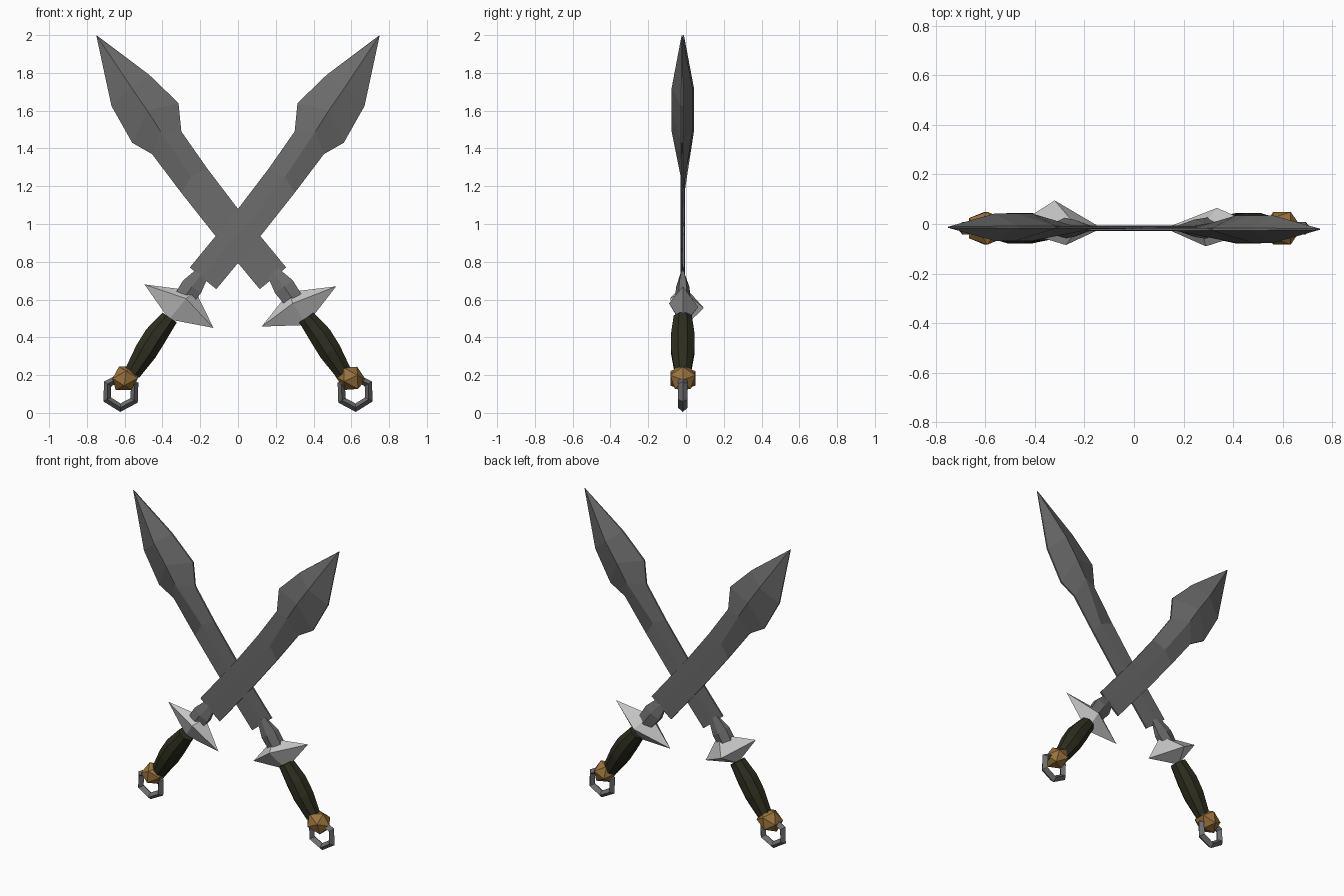
import bpy, bmesh, math
from mathutils import Vector, Matrix

if "Cube" in bpy.data.objects:
    bpy.data.objects.remove(bpy.data.objects["Cube"], do_unlink=True)

MID = -0.017  # depth of the blade plane


def material(name, r, g, b):
    m = bpy.data.materials.new(name)
    m.use_nodes = True
    m.diffuse_color = (r, g, b, 1)
    m.node_tree.nodes["Principled BSDF"].inputs["Base Color"].default_value = (r, g, b, 1)
    return m


STEEL = material("dark steel", 0.15, 0.15, 0.15)
SILVER = material("pale silver", 0.56, 0.56, 0.56)
GRIP = material("dark olive leather", 0.026, 0.026, 0.013)
BRASS = material("brass", 0.32, 0.17, 0.045)


def finish(bm, name, mat):
    bmesh.ops.remove_doubles(bm, verts=bm.verts, dist=0.0005)
    bmesh.ops.recalc_face_normals(bm, faces=bm.faces)
    mesh = bpy.data.meshes.new(name)
    bm.to_mesh(mesh)
    bm.free()
    mesh.materials.append(mat)
    ob = bpy.data.objects.new(name, mesh)
    bpy.context.collection.objects.link(ob)
    return ob


def loft(name, mat, rings, closed=False):
    """Skin a row of equal rings; cap the ends, or join them into a loop."""
    bm = bmesh.new()
    rows = [[bm.verts.new(p) for p in ring] for ring in rings]
    n = len(rows[0])
    pairs = list(zip(rows, rows[1:]))
    if closed:
        pairs.append((rows[-1], rows[0]))
    else:
        bm.faces.new(rows[0])
        bm.faces.new(rows[-1])
    for a, b in pairs:
        for i in range(n):
            j = (i + 1) % n
            bm.faces.new((a[i], a[j], b[j], b[i]))
    return finish(bm, name, mat)


def tube(name, mat, side, stations, sides):
    """Straight tapered bar from stations of x, z, half width, half depth."""
    axis = Vector((stations[-1][0] - stations[0][0], stations[-1][1] - stations[0][1])).normalized()
    rings = []
    for x, z, w, d in stations:
        ring = []
        for k in range(sides):
            a = math.tau * (k + 0.5) / sides
            u = w * math.cos(a) / math.cos(math.pi / sides)
            ring.append((side * (x - axis.y * u), MID + d * math.sin(a), z + axis.x * u))
        rings.append(ring)
    return loft(name, mat, rings)


# Blade stations: upper edge, ridge, lower edge (x, z), half depth at the ridge
BLADE = [
    ((-0.255, 0.77), (-0.195, 0.72), (-0.115, 0.655), 0.007),
    ((0.0, 1.08), (0.06, 1.01), (0.13, 0.95), 0.007),
    ((0.16, 1.29), (0.25, 1.25), (0.30, 1.165), 0.007),
    ((0.30, 1.49), (0.41, 1.49), (0.455, 1.37), 0.055),
    ((0.315, 1.64), (0.48, 1.60), (0.56, 1.43), 0.055),
    ((0.47, 1.79), (0.563, 1.72), (0.67, 1.625), 0.055),
    ((0.749, 1.997), (0.75, 2.0), (0.75, 1.997), 0.002),
]


def blade(name, side, y):
    rings = []
    for top, ridge, low, d in BLADE:
        e = min(d, 0.005)
        rings.append([(side * p[0], y + t, p[1]) for p, t in (
            (top, -e), (ridge, -d), (low, -e), (low, e), (ridge, d), (top, e))])
    return loft(name, STEEL, rings)


def guard(name, side, tips, waist):
    """Spindle: two tips joined to a four cornered waist."""
    bm = bmesh.new()
    a, b = [bm.verts.new((side * x, MID, z)) for x, z in tips]
    ring = [bm.verts.new((side * x, y, z)) for x, y, z in waist]
    for i in range(4):
        for tip in (a, b):
            bm.faces.new((tip, ring[i], ring[(i + 1) % 4]))
    return finish(bm, name, SILVER)


def pommel(name, side):
    bm = bmesh.new()
    place = (Matrix.Translation((side * 0.597, MID, 0.183))
             @ Matrix.Rotation(side * 0.5, 4, 'Y')
             @ Matrix.Diagonal((0.083, 0.078, 0.07, 1)))
    bmesh.ops.create_icosphere(bm, subdivisions=1, radius=1, matrix=place)
    return finish(bm, name, BRASS)


def pommel_ring(name, side):
    rings = []
    for k in range(6):
        a = math.tau * k / 6 + math.radians(32)
        section = []
        for r, d in ((0.105, 0), (0.082, 0.026), (0.06, 0), (0.082, -0.026)):
            section.append((side * (0.62 + r * math.cos(a)), MID + d, 0.11 + r * math.sin(a)))
        rings.append(section)
    return loft(name, STEEL, rings, closed=True)


# Parts shared by both swords; side 1 has its tip at +x
for side, label in ((1, "first"), (-1, "second")):
    blade(label + "_blade", side, MID - side * 0.004)
    tube(label + "_tang", STEEL, side, [
        (-0.185, 0.745, 0.035, 0.007), (-0.243, 0.668, 0.058, 0.035),
        (-0.31, 0.575, 0.05, 0.045)], 6)
    tube(label + "_grip", GRIP, side, [
        (-0.56, 0.21, 0.044, 0.045), (-0.488, 0.325, 0.06, 0.067),
        (-0.435, 0.41, 0.06, 0.067), (-0.362, 0.505, 0.046, 0.052)], 8)
    pommel(label + "_pommel", -side)
    pommel_ring(label + "_pommel_ring", -side)

# Guards, each a little uneven
guard("first_guard", -1, ((0.495, 0.68), (0.13, 0.45)), (
    (0.225, MID, 0.645), (0.275, -0.085, 0.605), (0.365, MID, 0.495), (0.32, 0.095, 0.555)))
guard("second_guard", 1, ((0.52, 0.67), (0.125, 0.457)), (
    (0.27, MID, 0.64), (0.29, -0.09, 0.58), (0.36, MID, 0.465), (0.335, 0.065, 0.56)))
